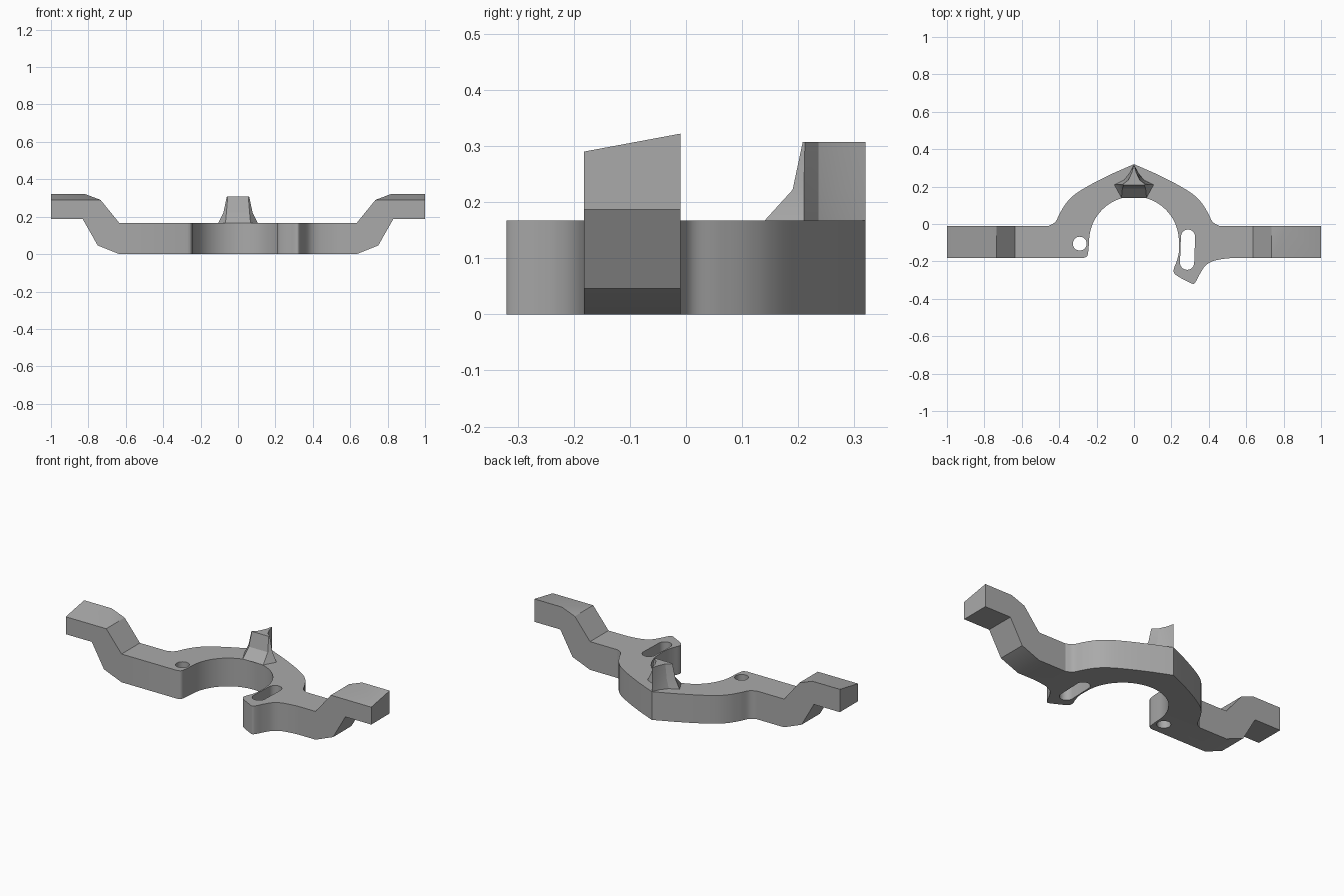
import bpy, bmesh, math
from mathutils import Vector

if "Cube" in bpy.data.objects:
    bpy.data.objects.remove(bpy.data.objects["Cube"])

THICK, FRONT, BACK, ROOT = 0.167, -0.182, -0.01, 0.635

grey = bpy.data.materials.new("plain grey")
grey.use_nodes = True
grey.diffuse_color = (0.4, 0.4, 0.4, 1)
grey.node_tree.nodes["Principled BSDF"].inputs["Base Color"].default_value = (0.4, 0.4, 0.4, 1)


def spline(pts, steps=5):
    """Smooth path through the points."""
    p = [Vector(q) for q in pts]
    p = [2 * p[0] - p[1]] + p + [2 * p[-1] - p[-2]]
    out = []
    for a, b, c, d in zip(p, p[1:], p[2:], p[3:]):
        for i in range(steps):
            t = i / steps
            out.append(b + 0.5 * t * (c - a + t * (2 * a - 5 * b + 4 * c - d
                                                   + t * (3 * (b - c) + d - a))))
    return [tuple(v) for v in out] + [tuple(pts[-1])]


def arc(cx, cy, r, start, end, n=32):
    angles = [math.radians(start + (end - start) * i / n) for i in range(n + 1)]
    return [(cx + r * math.cos(a), cy + r * math.sin(a)) for a in angles]


def mirror(pts):
    return [(-x, y) for x, y in reversed(pts)]


def finish(bm, name):
    bmesh.ops.remove_doubles(bm, verts=bm.verts, dist=0.0005)
    bmesh.ops.recalc_face_normals(bm, faces=bm.faces)
    mesh = bpy.data.meshes.new(name)
    bm.to_mesh(mesh)
    bm.free()
    mesh.materials.append(grey)
    ob = bpy.data.objects.new(name, mesh)
    bpy.context.collection.objects.link(ob)
    bpy.ops.object.select_all(action="DESELECT")
    ob.select_set(True)
    bpy.context.view_layer.objects.active = ob
    bpy.ops.object.shade_smooth_by_angle(angle=math.radians(25))
    return ob


# Plan outline: shoulders, round mouth and the slotted ear
shoulder = spline([(0.455, BACK), (0.42, 0.012), (0.395, 0.06), (0.36, 0.115),
                   (0.31, 0.163), (0.22, 0.217), (0.11, 0.272)]) + [(0, 0.32)]
ear = spline([(0.24, -0.093), (0.24, -0.15), (0.228, -0.2), (0.213, -0.24),
              (0.216, -0.264), (0.24, -0.283), (0.28, -0.304), (0.315, -0.32),
              (0.332, -0.306), (0.355, -0.262), (0.385, -0.22), (0.43, -0.196),
              (0.5, -0.184), (0.55, FRONT)])
heel = spline([(-0.27, FRONT), (-0.252, -0.173), (-0.245, -0.15), (-0.24, -0.093)])
outline = (mirror(shoulder)[1:] + [(-ROOT, BACK), (-ROOT, FRONT)] + heel
           + arc(0, -0.093, 0.24, 180, 0, 48)[1:] + ear[1:]
           + [(ROOT, FRONT), (ROOT, BACK)] + shoulder)
round_hole = arc(-0.29, -0.105, 0.037, 0, 360)[:-1]
slot = arc(0.289, -0.068, 0.038, 0, 180, 16) + arc(0.284, -0.207, 0.038, 180, 360, 16)

# Filled curve gives the plate with its openings
curve = bpy.data.curves.new("plate_profile", "CURVE")
curve.dimensions = "2D"
curve.fill_mode = "BOTH"
curve.extrude = THICK / 2
for loop in (outline, round_hole, slot):
    s = curve.splines.new("POLY")
    s.points.add(len(loop) - 1)
    for point, (x, y) in zip(s.points, loop):
        point.co = (x, y, 0, 1)
    s.use_cyclic_u = True
profile = bpy.data.objects.new("plate_profile", curve)
bpy.context.collection.objects.link(profile)
plate = bpy.data.meshes.new_from_object(
    profile.evaluated_get(bpy.context.evaluated_depsgraph_get()))
bm = bmesh.new()
bm.from_mesh(plate)
bpy.data.objects.remove(profile)
bpy.data.curves.remove(curve)
bpy.data.meshes.remove(plate)
bmesh.ops.translate(bm, verts=bm.verts, vec=(0, 0, THICK / 2))

# Open the plate ends where the arms join
ends = [f for f in bm.faces if all(abs(abs(v.co.x) - ROOT) < 1e-4 for v in f.verts)]
bmesh.ops.delete(bm, geom=ends, context="FACES_ONLY")

# Cranked arms with tops sloping down to the front
under = [(ROOT, 0), (0.75, 0.046), (0.83, 0.187), (1, 0.187)]
front_top = [(1, 0.29), (0.735, 0.29), (ROOT, THICK)]
back_top = [(1, 0.322), (0.82, 0.322), (0.735, 0.29), (ROOT, THICK)]
for side in (1, -1):
    def row(pts, y):
        return [bm.verts.new((side * x, y, z)) for x, z in pts]
    fu, bu = row(under, FRONT), row(under, BACK)
    ft, bt = row(front_top, FRONT), row(back_top, BACK)
    bm.faces.new(fu + ft)
    bm.faces.new(bu + bt)
    for i in range(3):
        bm.faces.new((fu[i], fu[i + 1], bu[i + 1], bu[i]))
    bm.faces.new((fu[3], ft[0], bt[0], bu[3]))
    bm.faces.new((ft[0], ft[1], bt[1], bt[0]))
    bm.faces.new((ft[1], bt[2], bt[1]))
    bm.faces.new((ft[1], ft[2], bt[3], bt[2]))
finish(bm, "bracket_body")

# Pointed post: flat front, flared foot, hollow flanks meeting at the rear edge
bm = bmesh.new()
rings = []
levels = [(THICK, 0.14, 0.067, 0.105), (0.222, 0.19, 0.062, 0.078),
          (0.307, 0.208, 0.055, 0.06)]
for z, y, half, wing in levels:
    wy = max(0.21, y + 0.004)
    flank = [(half, y), (wing, wy), (wing * 0.5, 0.236), (wing * 0.2, 0.275)]
    ring = flank + [(0, 0.32)] + mirror(flank)
    rings.append([bm.verts.new((x, yy, z)) for x, yy in ring])
for low, high in zip(rings, rings[1:]):
    for i in range(len(low)):
        j = (i + 1) % len(low)
        bm.faces.new((low[i], low[j], high[j], high[i]))
bm.faces.new(rings[0])
bm.faces.new(rings[-1])
finish(bm, "pointed_post")
